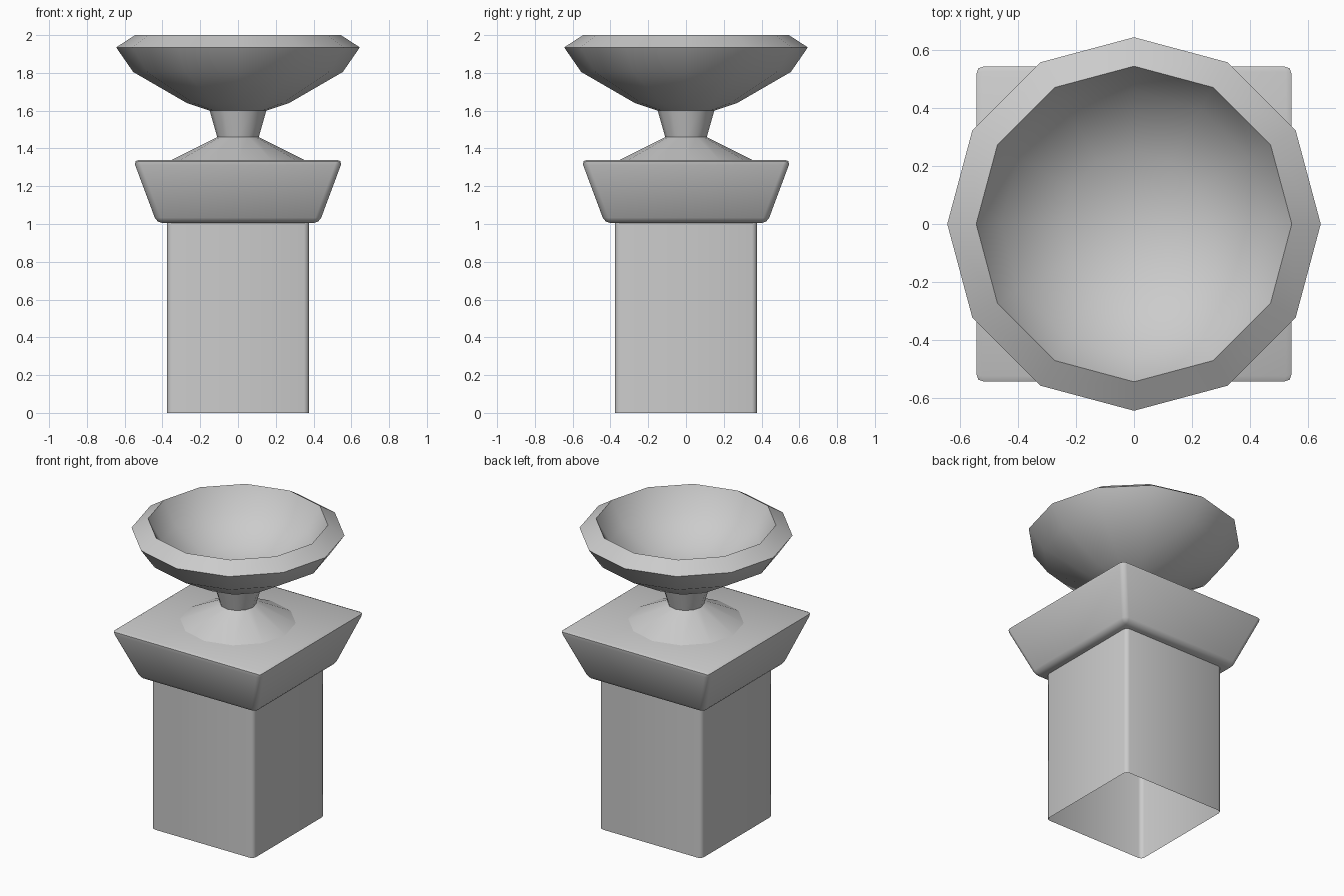
import bpy, bmesh, math

cube = bpy.data.objects.get("Cube")
if cube:
    bpy.data.objects.remove(cube, do_unlink=True)

stone = bpy.data.materials.new("grey stone")
stone.use_nodes = True
COLOUR = (0.6, 0.6, 0.6, 1)
stone.diffuse_color = COLOUR
stone.node_tree.nodes["Principled BSDF"].inputs["Base Color"].default_value = COLOUR


def finish(name, bm, angle):
    """Turn a bmesh into a smooth-shaded object with sharp edges kept."""
    bmesh.ops.recalc_face_normals(bm, faces=bm.faces[:])
    mesh = bpy.data.meshes.new(name)
    bm.to_mesh(mesh)
    bm.free()
    mesh.materials.append(stone)
    obj = bpy.data.objects.new(name, mesh)
    bpy.context.collection.objects.link(obj)
    bpy.ops.object.select_all(action='DESELECT')
    obj.select_set(True)
    bpy.context.view_layer.objects.active = obj
    bpy.ops.object.shade_smooth_by_angle(angle=math.radians(angle))
    return obj


def tapered_box(half_bottom, half_top, z0, z1):
    bm = bmesh.new()
    bmesh.ops.create_cube(bm, size=2)
    for v in bm.verts:
        half = half_top if v.co.z > 0 else half_bottom
        v.co = (v.co.x * half, v.co.y * half, z1 if v.co.z > 0 else z0)
    return bm


def lathe(name, profile, sides=12):
    """Spin a (radius, height) profile around the vertical axis."""
    bm = bmesh.new()
    verts = [bm.verts.new((r, 0, z)) for r, z in profile]
    edges = [bm.edges.new(pair) for pair in zip(verts, verts[1:])]
    bmesh.ops.spin(bm, geom=verts + edges, cent=(0, 0, 0), axis=(0, 0, 1),
                   angle=math.tau, steps=sides, use_merge=True)
    bmesh.ops.remove_doubles(bm, verts=bm.verts[:], dist=0.001)
    return finish(name, bm, 35)


# Pillar: rounded upright corners, open underneath
bm = tapered_box(0.375, 0.375, 0, 1.02)
upright = [e for e in bm.edges if abs(e.verts[0].co.z - e.verts[1].co.z) > 0.5]
bmesh.ops.bevel(bm, geom=upright, offset=0.025, segments=2, profile=0.5, affect='EDGES')
ends = [f for f in bm.faces if abs(f.normal.z) > 0.9]
bmesh.ops.delete(bm, geom=ends, context='FACES_ONLY')
finish("pillar", bm, 50)

# Capital: flared block with softened edges
bm = tapered_box(0.43, 0.555, 1.005, 1.34)
bmesh.ops.bevel(bm, geom=bm.edges[:], offset=0.03, segments=2, profile=0.5, affect='EDGES')
finish("capital", bm, 50)

# Bowl on its flared foot and narrow neck, as one turned piece
lathe("bowl_with_foot", [
    (0.36, 1.335), (0.11, 1.46), (0.15, 1.60), (0.27, 1.64), (0.555, 1.805),
    (0.645, 1.935), (0.545, 2.0), (0.46, 1.85), (0.25, 1.72), (0, 1.67)])
